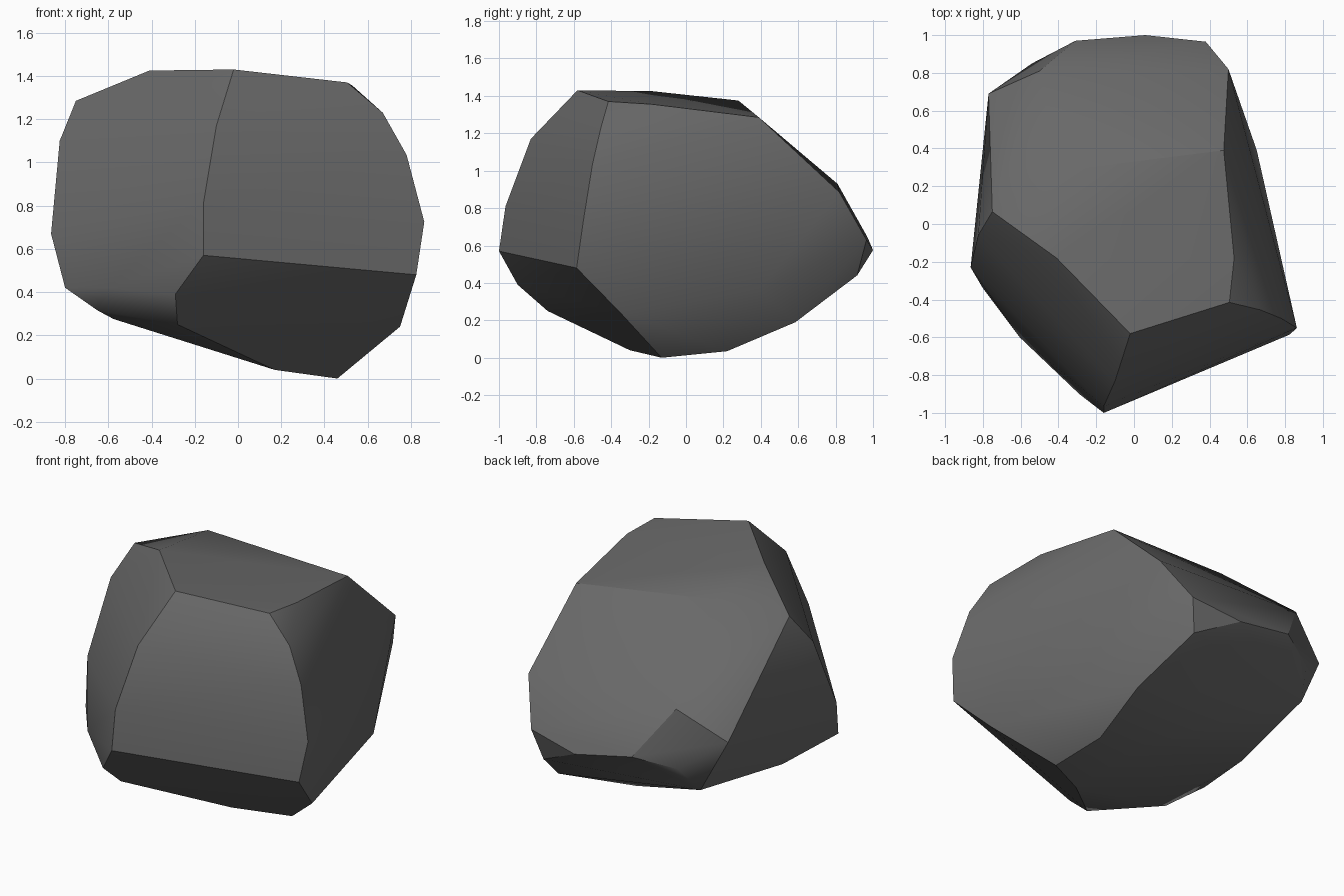
import bpy, bmesh, math

if "Cube" in bpy.data.objects:
    bpy.data.objects.remove(bpy.data.objects["Cube"])

# corner points of the boulder, grouped by region; the convex hull makes the facets
corners = {
    "front_ridge": [(-.16, -1, .57), (-.16, -.965, .81), (-.10, -.83, 1.17), (-.02, -.58, 1.43)],
    "front_chip": [(-.29, -.9, .39), (-.605, -.6, .42), (-.28, -.74, .25), (-.575, -.48, .275),
                   (-.65, -.5, .315), (-.8, -.34, .42), (-.865, -.23, .67)],
    "front_under": [(.17, -.3, .04), (.46, -.13, 0), (.75, -.35, .24), (.825, -.585, .48), (.3, -.81, .525)],
    "right_ridge": [(.862, -.55, .725), (.78, -.5, 1.035), (.67, -.455, 1.23), (.505, -.415, 1.37)],
    "crown": [(-.41, -.18, 1.425), (-.75, .065, 1.285), (-.825, -.06, 1.1),
              (-.4, .28, 1.375), (.475, .39, 1.285), (.53, -.18, 1.355)],
    "back": [(.5, .82, .885), (-.5, .81, .93), (-.77, .69, .75), (-.31, .97, .645),
             (-.54, .85, .585), (.06, 1, .575), (.38, .965, .63)],
    "back_under": [(.65, .39, .36), (.33, .915, .44), (.46, .585, .19), (.43, .22, .035),
                   (.17, .24, .06), (-.61, .73, .43), (-.6, .22, .39), (-.715, .08, .37)],
}

# boulder: hull, then merge nearly flat triangles into broad facets
bm = bmesh.new()
for group in corners.values():
    for p in group:
        bm.verts.new(p)
bmesh.ops.convex_hull(bm, input=bm.verts[:])
bmesh.ops.delete(bm, geom=[v for v in bm.verts if not v.link_faces], context='VERTS')
bmesh.ops.dissolve_limit(bm, angle_limit=math.radians(3), verts=bm.verts[:], edges=bm.edges[:])
bmesh.ops.recalc_face_normals(bm, faces=bm.faces[:])
mesh = bpy.data.meshes.new("boulder")
bm.to_mesh(mesh)
bm.free()

boulder = bpy.data.objects.new("boulder", mesh)
bpy.context.collection.objects.link(boulder)
stone = bpy.data.materials.new("grey stone")
stone.diffuse_color = (0.14, 0.14, 0.14, 1)
stone.use_nodes = True
stone.node_tree.nodes["Principled BSDF"].inputs["Base Color"].default_value = stone.diffuse_color
mesh.materials.append(stone)

# soft shading within facets, crisp edges between them
bpy.context.view_layer.objects.active = boulder
boulder.select_set(True)
bpy.ops.object.shade_smooth_by_angle(angle=math.radians(30))
